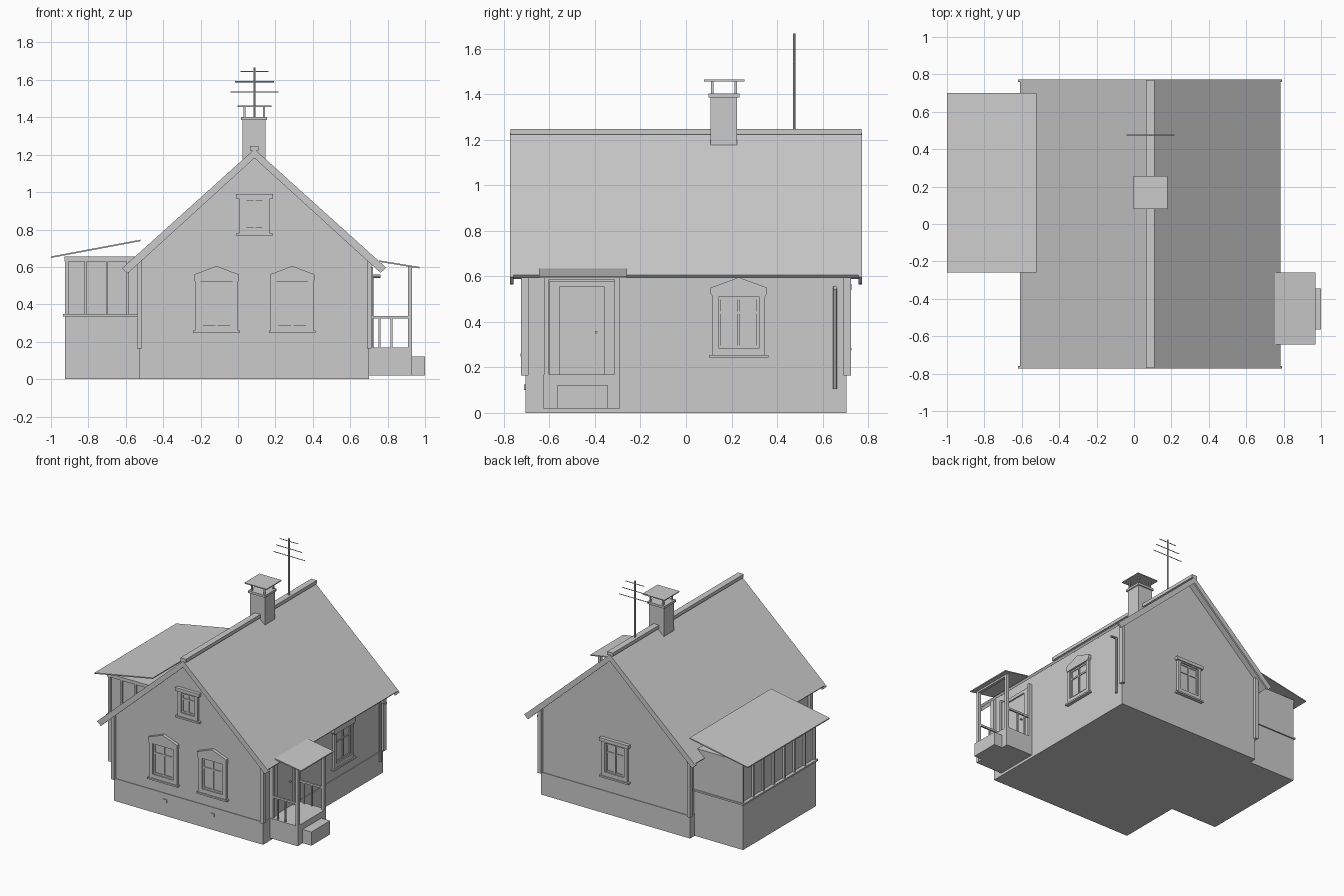
import bpy, bmesh
from mathutils import Vector

if "Cube" in bpy.data.objects:
    bpy.data.objects.remove(bpy.data.objects["Cube"])


def finish(name, bm):
    bmesh.ops.recalc_face_normals(bm, faces=bm.faces)
    me = bpy.data.meshes.new(name)
    bm.to_mesh(me)
    bm.free()
    ob = bpy.data.objects.new(name, me)
    bpy.context.collection.objects.link(ob)
    return ob


def prism(name, pts, vec):
    """Extrude a flat polygon along a vector."""
    bm = bmesh.new()
    f = bm.faces.new([bm.verts.new(p) for p in pts])
    r = bmesh.ops.extrude_face_region(bm, geom=[f])
    bmesh.ops.translate(bm, vec=Vector(vec),
                        verts=[v for v in r['geom'] if isinstance(v, bmesh.types.BMVert)])
    return finish(name, bm)


def box(name, a, b):
    """Box between two opposite corners."""
    bm = bmesh.new()
    bmesh.ops.create_cube(bm, size=1)
    for v in bm.verts:
        v.co = [(p + q) / 2 + c * abs(q - p) for p, q, c in zip(a, b, v.co)]
    return finish(name, bm)


def profile(name, xz, y0, y1):
    return prism(name, [(x, y0, z) for x, z in xz], (0, y1 - y0, 0))


def rod(name, a, b, r, n=8):
    bm = bmesh.new()
    a, b = Vector(a), Vector(b)
    bmesh.ops.create_cone(bm, cap_ends=True, segments=n, radius1=r, radius2=r, depth=(b - a).length)
    q = (b - a).to_track_quat('Z', 'Y')
    for v in bm.verts:
        v.co = q @ v.co + (a + b) / 2
    return finish(name, bm)


RX, RZ, SL = 0.088, 1.23, 0.9          # ridge position and roof slope


def roof_z(x, drop=0.0):
    return RZ - SL * abs(x - RX) - drop


# House body and foundation
box("foundation", (-0.527, -0.705, 0), (0.70, 0.705, 0.167))
profile("house_walls", [(-0.52, 0.165), (0.695, 0.165), (0.695, roof_z(0.695, 0.025)),
                        (RX, RZ - 0.025), (-0.52, roof_z(-0.52, 0.025))], -0.70, 0.70)
for x in (-0.527, 0.702):
    for y in (-0.708, 0.708):
        box("corner_board", (x - 0.013, y - 0.016, 0.165), (x + 0.013, y + 0.016, 0.655))
for x in (-0.105, 0.285):
    box("foundation_vent", (x - 0.015, -0.712, 0.10), (x + 0.015, -0.70, 0.125))

# Main roof, barge boards and ridge cap
for side, xe in (("left", -0.61), ("right", 0.782)):
    s = -1 if xe < 0 else 1
    profile("roof_" + side, [(RX, RZ), (xe, roof_z(xe)), (xe - s * 0.012, roof_z(xe) - 0.014),
                             (RX, RZ - 0.026)], -0.768, 0.768)
    xb = xe + s * 0.01
    for y in (-0.772, 0.758):
        profile("barge_board_" + side, [(RX, RZ), (xb, roof_z(xb)), (xb - s * 0.03, roof_z(xb) - 0.028),
                                        (RX, RZ - 0.048)], y, y + 0.014)
box("ridge_cap", (0.064, -0.77, 1.222), (0.110, 0.77, 1.247))

# Chimney
box("chimney_stack", (0.024, 0.107, 1.16), (0.147, 0.225, 1.39))
box("chimney_collar", (0.015, 0.098, 1.385), (0.155, 0.234, 1.402))
for x in (0.034, 0.139):
    for y in (0.115, 0.219):
        box("cap_post", (x - 0.005, y - 0.005, 1.40), (x + 0.005, y + 0.005, 1.458))
box("chimney_cap", (-0.003, 0.08, 1.456), (0.178, 0.257, 1.463))

# Antenna
rod("antenna_mast", (RX, 0.475, 1.22), (RX, 0.475, 1.665), 0.006)
for z, h in ((1.645, 0.075), (1.59, 0.105), (1.535, 0.128)):
    rod("antenna_bar", (RX - h, 0.475, z), (RX + h, 0.475, z), 0.003, 6)

# Windows: each wall maps (along, outward, height) to world space
WALLS = {"front": lambda u, d, z: (u, -0.70 - d, z),
         "back": lambda u, d, z: (u, 0.70 + d, z),
         "right": lambda u, d, z: (0.695 + d, u, z)}


def window(wall, c, half, z0, z1, casing, head, pediment):
    m = WALLS[wall]

    def part(name, u0, u1, a, b, d):
        box(wall + "_window_" + name, m(c + u0, -0.01, a), m(c + u1, d, b))
    part("glass", -half, half, z0, z1, 0.003)
    t = 0.012
    for s in (-1, 1):
        part("casing", s * half, s * casing, z0 - 0.03, z1 + 0.02, 0.018)
        part("sash", s * half, s * (half - t), z0, z1, 0.01)
    part("mullion", -t / 2, t / 2, z0, z1, 0.01)
    for z in (z0, z0 + (z1 - z0) * 0.66, z1 - t):
        part("rail", -half, half, z, z + t, 0.009)
    part("apron", -casing, casing, z0 - 0.03, z0, 0.018)
    part("sill", -head, head, z0 - 0.042, z0 - 0.03, 0.026)
    if pediment:
        h = head - 0.006
        pts = [(-h, z1 + 0.012), (-casing, z1), (casing, z1), (h, z1 + 0.012),
               (h, z1 + 0.04), (0, z1 + 0.085), (-h, z1 + 0.04)]
        vec = Vector(m(0, 0.024, 0)) - Vector(m(0, 0, 0))
        prism(wall + "_window_pediment", [m(c + u, 0, z) for u, z in pts], vec)
    else:
        part("head", -head, head, z1 + 0.01, z1 + 0.035, 0.026)
        part("lintel", -casing, casing, z1, z1 + 0.01, 0.018)


window("front", -0.115, 0.085, 0.29, 0.52, 0.115, 0.125, True)
window("front", 0.29, 0.085, 0.29, 0.52, 0.115, 0.125, True)
window("right", 0.232, 0.09, 0.285, 0.51, 0.115, 0.13, True)
window("front", RX, 0.055, 0.81, 0.955, 0.083, 0.098, False)
window("back", RX, 0.08, 0.315, 0.53, 0.105, 0.12, False)

# Glazed veranda on the left
VX, Y0, Y1 = -0.925, -0.21, 0.65
box("veranda_base", (VX, Y0, 0), (-0.52, Y1, 0.34))
box("veranda_glazing", (VX + 0.015, Y0 + 0.015, 0.34), (-0.52, Y1, 0.655))
box("veranda_back_wall", (VX, Y1 - 0.01, 0.34), (-0.52, Y1 + 0.003, 0.655))
for z0, z1, o in ((0.336, 0.348, 0.01), (0.63, 0.655, 0.003)):
    box("veranda_rail", (VX - o, Y0 - o, z0), (-0.52, Y1 + o, z1))
for i in range(8):
    y = Y0 + 0.006 + i * (Y1 - Y0 - 0.012) / 7
    box("veranda_side_post", (VX, y - 0.006, 0.34), (VX + 0.02, y + 0.006, 0.64))
for x in (-0.815, -0.70, -0.59):
    box("veranda_front_post", (x - 0.006, Y0, 0.34), (x + 0.006, Y0 + 0.02, 0.64))
profile("veranda_roof", [(-1.0, 0.648), (-1.0, 0.656), (-0.52, 0.746), (-0.52, 0.738)], -0.26, 0.70)

# Porch on the right
box("porch_floor", (0.69, -0.625, 0.02), (0.928, -0.29, 0.168))
box("porch_step", (0.928, -0.565, 0.02), (1.0, -0.345, 0.122))
profile("porch_roof", [(0.755, 0.627), (0.755, 0.635), (0.97, 0.60), (0.97, 0.592)], -0.645, -0.26)
for y in (-0.612, -0.303):
    box("porch_post", (0.908, y - 0.011, 0.02), (0.93, y + 0.011, 0.602))
    box("porch_wall_post", (0.695, y - 0.008, 0.165), (0.722, y + 0.008, 0.60))
    box("porch_handrail", (0.70, y - 0.007, 0.323), (0.912, y + 0.007, 0.337))
    for x in (0.757, 0.82):
        box("porch_baluster", (x - 0.005, y - 0.005, 0.165), (x + 0.005, y + 0.005, 0.33))
box("porch_beam", (0.908, -0.623, 0.585), (0.93, -0.292, 0.602))

# Door with frame and knob
for a, b in ((-0.60, -0.555), (-0.36, -0.31)):
    box("door_frame_side", (0.69, a, 0.165), (0.713, b, 0.575))
box("door_frame_top", (0.69, -0.60, 0.555), (0.713, -0.31, 0.58))
box("door_panel", (0.69, -0.555, 0.168), (0.702, -0.36, 0.555))
rod("door_knob", (0.70, -0.395, 0.355), (0.716, -0.395, 0.355), 0.006)

# Downpipe on the right wall
rod("downpipe", (0.715, 0.655, 0.105), (0.715, 0.655, 0.555), 0.009)
rod("downpipe_elbow", (0.71, 0.655, 0.55), (0.762, 0.655, 0.55), 0.009)
